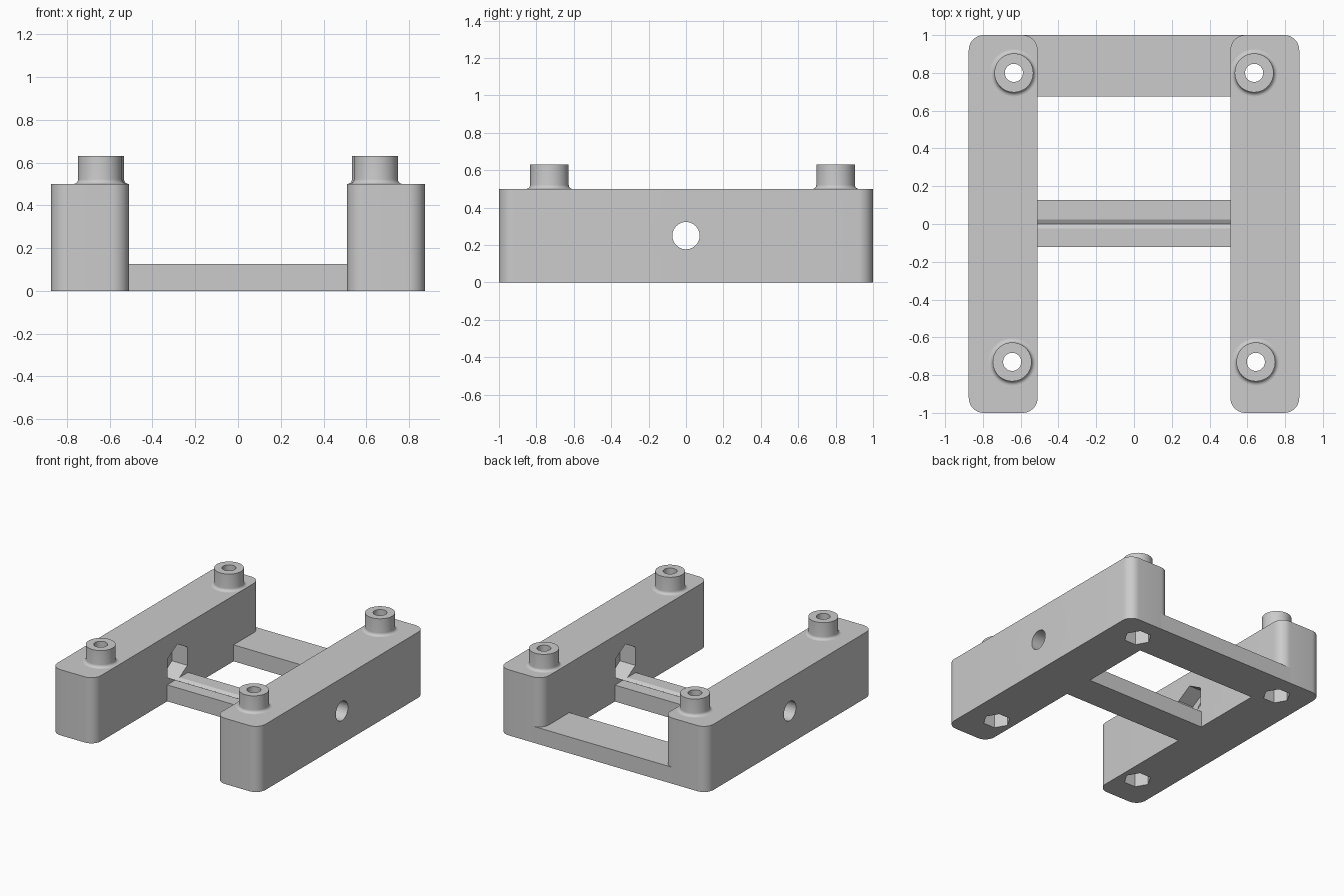
import bpy, bmesh, math
from mathutils import Matrix

if "Cube" in bpy.data.objects:
    bpy.data.objects.remove(bpy.data.objects["Cube"])

grey = bpy.data.materials.new("grey")
grey.diffuse_color = (0.6, 0.6, 0.6, 1)
grey.use_nodes = True
grey.node_tree.nodes["Principled BSDF"].inputs["Base Color"].default_value = grey.diffuse_color

HEIGHT, BAR_TOP, BOSS_TOP = 0.5, 0.125, 0.63
INNER, OUTER = 0.51, 0.875
BOSSES = [(0.636, 0.80), (0.645, -0.73)]


def finish(name, bm, smooth=True):
    bmesh.ops.recalc_face_normals(bm, faces=bm.faces)
    mesh = bpy.data.meshes.new(name)
    bm.to_mesh(mesh)
    bm.free()
    ob = bpy.data.objects.new(name, mesh)
    bpy.context.collection.objects.link(ob)
    mesh.materials.append(grey)
    if smooth:
        shade(ob)
    return ob


def shade(ob):
    bpy.ops.object.select_all(action='DESELECT')
    ob.select_set(True)
    bpy.context.view_layer.objects.active = ob
    bpy.ops.object.shade_smooth_by_angle(angle=math.radians(30))


def prism(name, points, offset):
    """Extrude a closed outline of 3D points by an offset."""
    bm = bmesh.new()
    face = bm.faces.new([bm.verts.new(p) for p in points])
    new = bmesh.ops.extrude_face_region(bm, geom=[face])["geom"]
    bmesh.ops.translate(bm, vec=offset,
                        verts=[v for v in new if isinstance(v, bmesh.types.BMVert)])
    return finish(name, bm, False)


def cutter(name, sides, radius, depth, matrix):
    bm = bmesh.new()
    bmesh.ops.create_cone(bm, cap_ends=True, segments=sides, radius1=radius,
                          radius2=radius, depth=depth, matrix=matrix)
    ob = finish(name, bm, False)
    ob.hide_render = True
    return ob


def cut(ob, tools):
    for tool in tools:
        mod = ob.modifiers.new("cut", 'BOOLEAN')
        mod.operation, mod.solver, mod.object = 'DIFFERENCE', 'EXACT', tool
        bpy.context.view_layer.objects.active = ob
        bpy.ops.object.modifier_apply(modifier=mod.name)
        bpy.data.objects.remove(tool)


def rounded_rect(x0, x1, y0, y1, r, steps=10):
    pts = []
    for k, (cx, cy) in enumerate([(x1 - r, y1 - r), (x0 + r, y1 - r),
                                  (x0 + r, y0 + r), (x1 - r, y0 + r)]):
        for i in range(steps + 1):
            a = math.pi / 2 * (k + i / steps)
            pts.append((cx + r * math.cos(a), cy + r * math.sin(a), 0))
    return pts


def boss(name, x, y):
    """Tube with a small fillet at its foot."""
    f, r, hole = 0.022, 0.103, 0.048
    profile = [(hole, HEIGHT), (hole, BOSS_TOP), (r, BOSS_TOP)]
    for i in range(7):
        a = math.pi / 2 * i / 6
        profile.append((r + f - f * math.cos(a), HEIGHT + f - f * math.sin(a)))
    bm = bmesh.new()
    vs = [bm.verts.new((px, 0, pz)) for px, pz in profile]
    es = [bm.edges.new(p) for p in zip(vs, vs[1:])]
    bmesh.ops.spin(bm, geom=vs + es, cent=(0, 0, 0), axis=(0, 0, 1),
                   angle=2 * math.pi, steps=48)
    bmesh.ops.remove_doubles(bm, verts=bm.verts, dist=1e-5)
    bmesh.ops.translate(bm, vec=(x, y, 0), verts=bm.verts)
    finish(name, bm)


turn_x = Matrix.Rotation(math.pi / 2, 4, 'Y')
for side, label in ((1, "right"), (-1, "left")):
    # side rail
    x0, x1 = sorted((side * INNER, side * OUTER))
    rail = prism(label + "_rail", rounded_rect(x0, x1, -1, 1, 0.08), (0, 0, HEIGHT))

    # cross hole with a hexagonal nut pocket on the inner face
    tools = [cutter("cross_hole", 40, 0.073, 1.0,
                    Matrix.Translation((side * 0.7, 0, 0.25)) @ turn_x),
             cutter("cross_nut", 6, 0.139, 0.26,
                    Matrix.Translation((side * INNER, 0, 0.25)) @ turn_x
                    @ Matrix.Rotation(0, 4, 'Z'))]
    # screw holes with nut pockets underneath
    for x, y in BOSSES:
        tools.append(cutter("screw_hole", 48, 0.048, 2,
                            Matrix.Translation((side * x, y, 0.3))))
        tools.append(cutter("screw_nut", 6, 0.097, 0.3,
                            Matrix.Translation((side * x, y, 0))
                            @ Matrix.Rotation(math.pi / 2, 4, 'Z')))
    # pocket points must face up and down, so check the hexagon's tallest corner
    hexagon = tools[1]
    if max(v.co.z for v in hexagon.data.vertices) < 0.38:
        for v in hexagon.data.vertices:
            y, z = v.co.y, v.co.z - 0.25
            v.co.y, v.co.z = -z, 0.25 + y
    cut(rail, tools)
    shade(rail)

    # standoff bosses
    for (x, y), place in zip(BOSSES, ("back", "front")):
        boss(f"{label}_{place}_boss", side * x, y)

# back crossbar, filling the rounded rail corners
half = [(INNER, 0.675, 0), (INNER, 0.92, 0), (0.595, 0.92, 0), (0.595, 1, 0)]
prism("back_crossbar", half + [(-x, y, z) for x, y, z in reversed(half)],
      (0, 0, BAR_TOP))

# middle crossbar with a shallow groove in line with the nut pockets
prism("middle_crossbar",
      [(-INNER, y, z) for y, z in ((-0.123, 0), (0.127, 0), (0.127, BAR_TOP),
                                   (0.025, BAR_TOP), (0, 0.111), (-0.025, BAR_TOP),
                                   (-0.123, BAR_TOP))], (2 * INNER, 0, 0))
